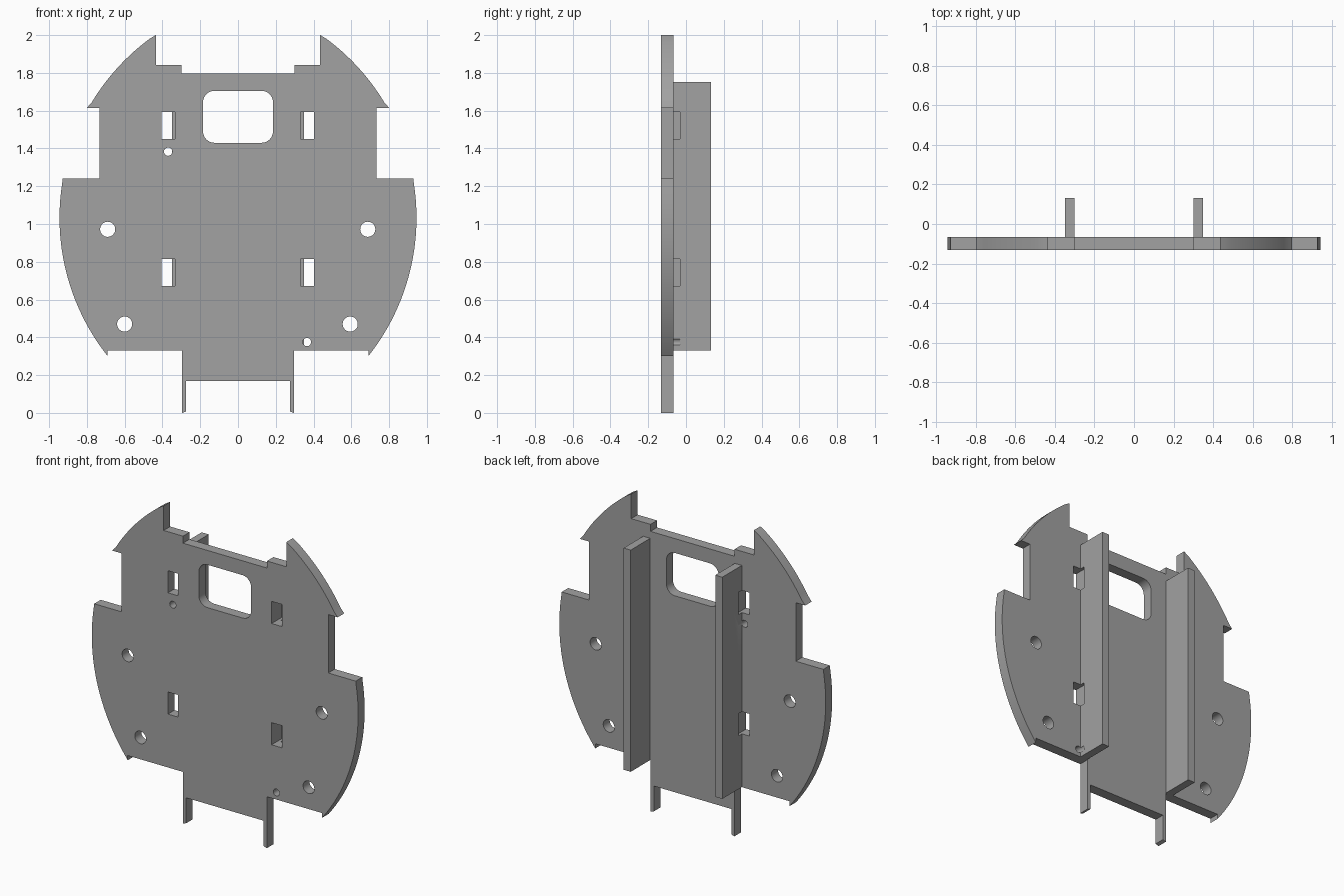
import bpy, bmesh, math
from mathutils import Vector

cube = bpy.data.objects.get("Cube")
if cube:
    bpy.data.objects.remove(cube, do_unlink=True)

grey = bpy.data.materials.new("mid_grey")
grey.use_nodes = True
COLOUR = (0.36, 0.36, 0.36, 1)
grey.diffuse_color = COLOUR
grey.node_tree.nodes["Principled BSDF"].inputs["Base Color"].default_value = COLOUR

FRONT, BACK, FIN_END, POCKET = -0.132, -0.066, 0.132, -0.033


def add_prism(bm, outline, y0, y1):
    """Extrude an x-z outline from y0 to y1."""
    face = bm.faces.new([bm.verts.new((x, y0, z)) for x, z in outline])
    ext = bmesh.ops.extrude_face_region(bm, geom=[face])
    verts = [v for v in ext["geom"] if isinstance(v, bmesh.types.BMVert)]
    bmesh.ops.translate(bm, verts=verts, vec=Vector((0, y1 - y0, 0)))


def make_object(name, prisms):
    bm = bmesh.new()
    for outline, y0, y1 in prisms:
        add_prism(bm, outline, y0, y1)
    bmesh.ops.recalc_face_normals(bm, faces=bm.faces[:])
    mesh = bpy.data.meshes.new(name)
    bm.to_mesh(mesh)
    bm.free()
    mesh.materials.append(grey)
    obj = bpy.data.objects.new(name, mesh)
    bpy.context.collection.objects.link(obj)
    return obj


def rect(x0, x1, z0, z1):
    return [(x0, z0), (x1, z0), (x1, z1), (x0, z1)]


def circle(cx, cz, r, n=32):
    return [(cx + r * math.cos(math.tau * i / n), cz + r * math.sin(math.tau * i / n))
            for i in range(n)]


def rounded_rect(x0, x1, z0, z1, r, n=8):
    pts = []
    corners = [(x1 - r, z1 - r), (x0 + r, z1 - r), (x0 + r, z0 + r), (x1 - r, z0 + r)]
    for k, (cx, cz) in enumerate(corners):
        for i in range(n + 1):
            a = math.pi / 2 * (k + i / n)
            pts.append((cx + r * math.cos(a), cz + r * math.sin(a)))
    return pts


def rim(z0, z1, n):
    """Points on the bowed side edge, strictly between two heights."""
    cx, cz, r = -0.235, 1.033, 1.18
    a0, a1 = (math.asin((z - cz) / r) for z in (z0, z1))
    angles = [a0 + (a1 - a0) * i / n for i in range(1, n)]
    return [(cx + r * math.cos(a), cz + r * math.sin(a)) for a in angles]


def cut(obj, cutter):
    mod = obj.modifiers.new("cut", "BOOLEAN")
    mod.operation, mod.solver, mod.object = "DIFFERENCE", "EXACT", cutter
    bpy.context.view_layer.objects.active = obj
    bpy.ops.object.modifier_apply(modifier=mod.name)


# Plate outline: right half, then mirrored
half = [(0.275, 0.17), (0.275, 0.007), (0.297, 0), (0.297, 0.33), (0.69, 0.33), (0.69, 0.30)]
half += rim(0.30, 1.24, 32)
half += [(0.928, 1.24), (0.733, 1.24), (0.733, 1.615), (0.80, 1.615)]
half += rim(1.615, 2.0, 16)
half += [(0.435, 2.0), (0.435, 1.842), (0.298, 1.842), (0.298, 1.797)]
outline = half + [(-x, z) for x, z in reversed(half)]
plate = make_object("base_plate", [(outline, FRONT, BACK)])

# Two upright fins on the back
fins = [make_object(name, [(rect(x, x + 0.05, 0.33, 1.752), BACK, FIN_END)])
        for name, x in (("left_fin", 0.30), ("right_fin", -0.35))]

# Slots and pilot holes bite slightly into the fins
pockets = [rect(x, x + 0.072, z, z + 0.142) for x in (-0.405, 0.331) for z in (0.672, 1.45)]
pockets += [circle(-0.37, 1.383, 0.022, 24), circle(0.365, 0.375, 0.022, 24)]
# Window and screw holes go through the plate only
holes = [rounded_rect(-0.185, 0.185, 1.43, 1.705, 0.06)]
holes += [circle(x, z, 0.04) for x, z in ((-0.69, 0.972), (0.687, 0.972), (-0.6, 0.47), (0.594, 0.47))]

pocket_cutter = make_object("pocket_cutter", [(p, -0.2, POCKET) for p in pockets])
hole_cutter = make_object("hole_cutter", [(h, -0.2, 0) for h in holes])
for cutter in (pocket_cutter, hole_cutter):
    cutter.hide_render = True
cut(plate, hole_cutter)
for obj in [plate] + fins:
    cut(obj, pocket_cutter)
for cutter in (pocket_cutter, hole_cutter):
    bpy.data.objects.remove(cutter, do_unlink=True)

# Smooth curved edges, keep corners sharp
bpy.ops.object.select_all(action="DESELECT")
for obj in [plate] + fins:
    obj.select_set(True)
bpy.context.view_layer.objects.active = plate
bpy.ops.object.shade_smooth_by_angle(angle=math.radians(30))
